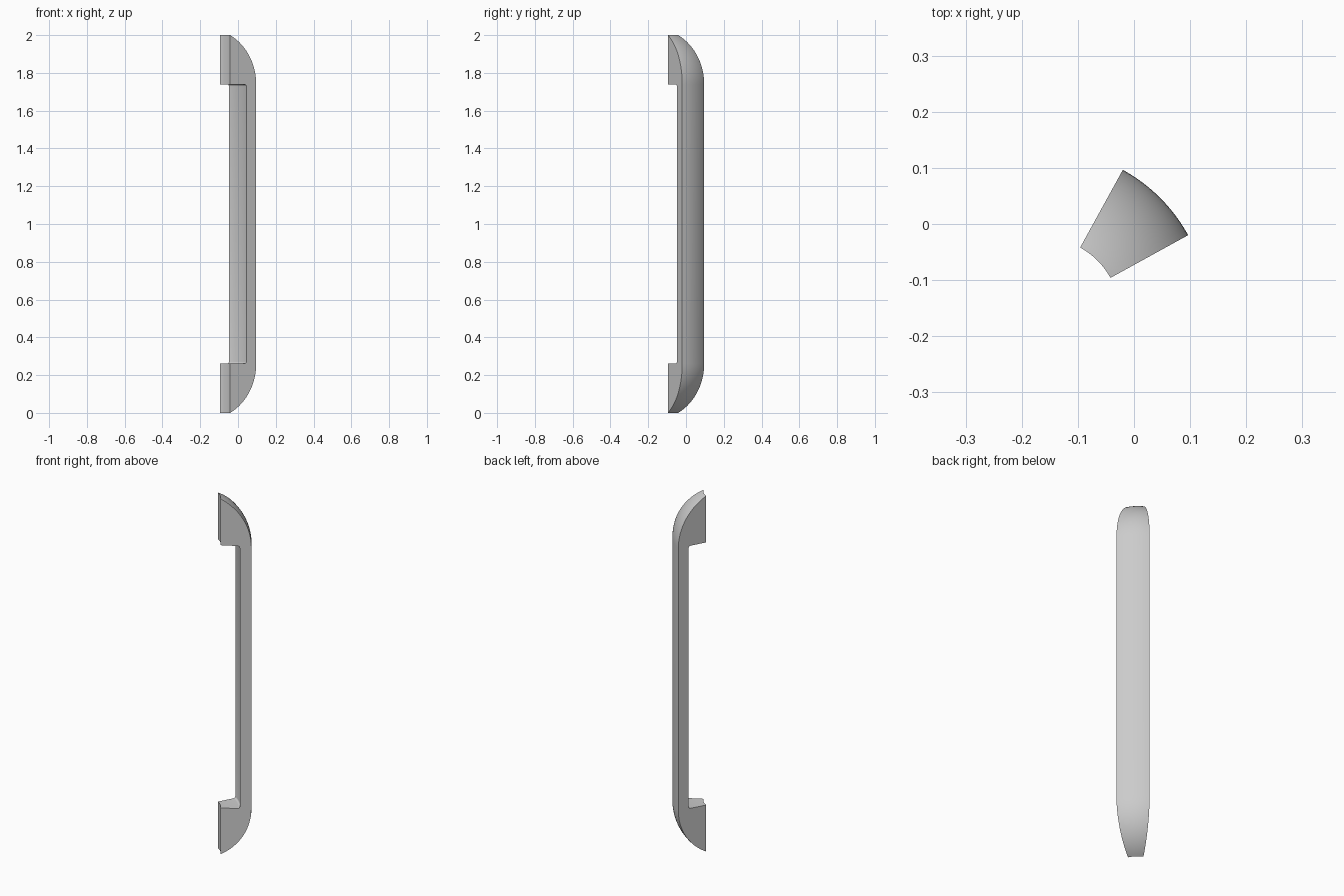
import bpy
import bmesh
from math import cos, sin, radians, sqrt

cube = bpy.data.objects.get("Cube")
if cube:
    bpy.data.objects.remove(cube, do_unlink=True)

R_OUT, R_BAR, R_FOOT = 0.295, 0.236, 0.137   # radii around the axis of revolution
AXIS = -0.162                                # axis position in x and y
HALF_ANGLE = 16.2                            # half of the swept wedge
FILLET = 0.01
STEPS, ARC_STEPS = 12, 20
SHOULDER = 1 - sqrt(R_OUT ** 2 - R_FOOT ** 2)  # half length of the straight part


def arc(cx, cz, radius, start, end, steps):
    """Points (radius, height) along a circular arc."""
    angles = [radians(start + (end - start) * i / steps) for i in range(steps + 1)]
    return [(cx + radius * cos(a), cz + radius * sin(a)) for a in angles]


# Upper half of the section: domed outside, square foot, filleted recess
tip_angle = 90 - 27.67
dome = arc(0, SHOULDER, R_OUT, 0, tip_angle, ARC_STEPS)
dome[-1] = (R_FOOT, 1)
recess = arc(R_BAR - FILLET, SHOULDER - FILLET, FILLET, 90, 0, 4)
upper = dome + [(R_FOOT, SHOULDER)] + recess
lower = [(r, -z) for r, z in reversed(upper)]
section = upper + lower

# Sweep the section through the wedge and cap both sides
bm = bmesh.new()
rings = []
for i in range(STEPS + 1):
    a = radians(45 - HALF_ANGLE + 2 * HALF_ANGLE * i / STEPS)
    rings.append([bm.verts.new((AXIS + r * cos(a), AXIS + r * sin(a), z + 1))
                  for r, z in section])
count = len(section)
for ring, following in zip(rings, rings[1:]):
    for j in range(count):
        k = (j + 1) % count
        bm.faces.new((ring[j], ring[k], following[k], following[j]))
bm.faces.new(rings[0])
bm.faces.new(rings[-1])
bmesh.ops.recalc_face_normals(bm, faces=bm.faces)

mesh = bpy.data.meshes.new("curved_handle")
bm.to_mesh(mesh)
bm.free()
handle = bpy.data.objects.new("curved_handle", mesh)
bpy.context.collection.objects.link(handle)

# Plain grey finish
grey = bpy.data.materials.new("light_grey")
grey.use_nodes = True
colour = (0.6, 0.6, 0.6, 1)
grey.diffuse_color = colour
grey.node_tree.nodes["Principled BSDF"].inputs["Base Color"].default_value = colour
mesh.materials.append(grey)

# Smooth curves with sharp rims
bpy.ops.object.select_all(action="DESELECT")
handle.select_set(True)
bpy.context.view_layer.objects.active = handle
bpy.ops.object.shade_smooth_by_angle(angle=radians(30))
